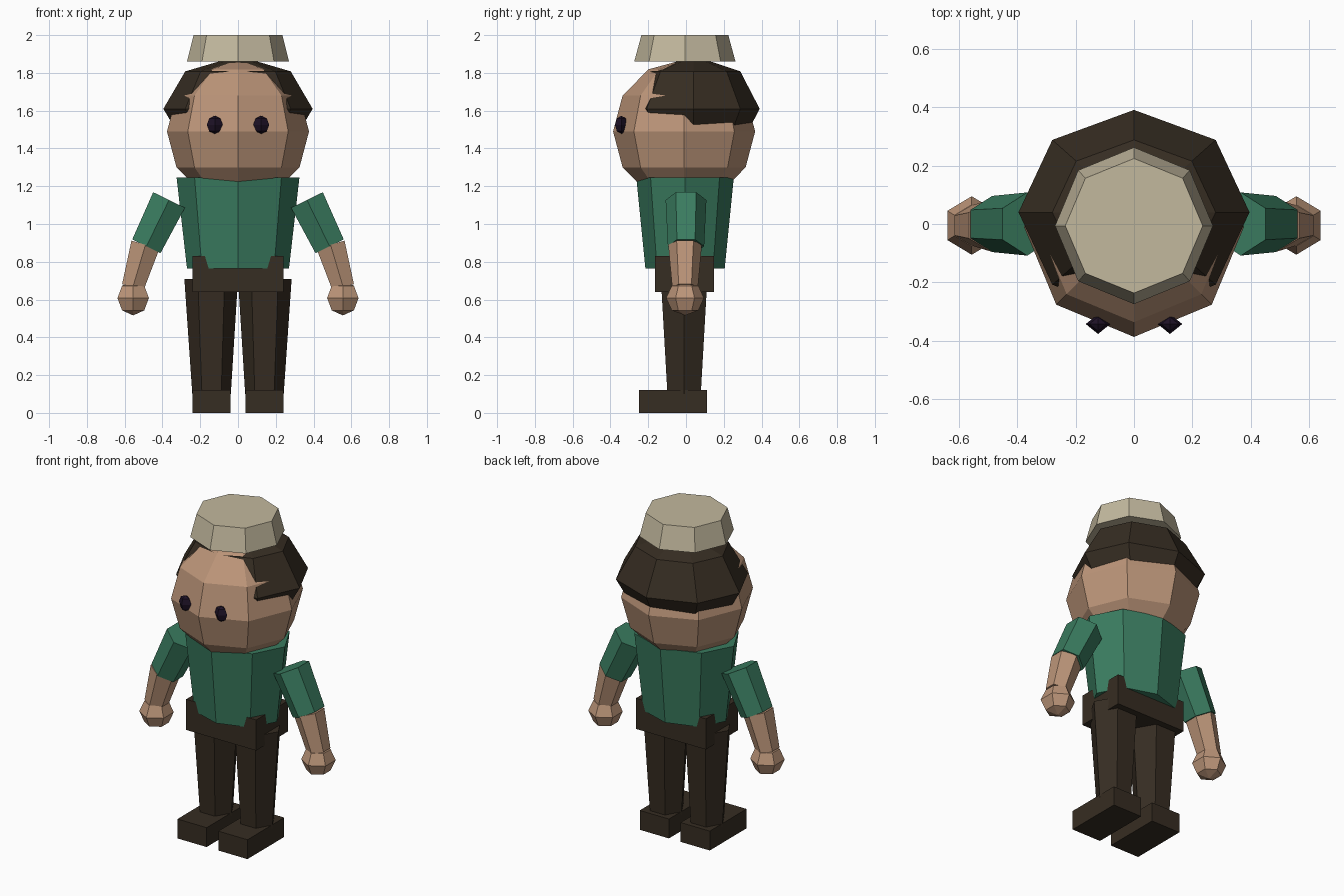
import bpy, bmesh, math
from mathutils import Matrix, Vector

cube = bpy.data.objects.get("Cube")
if cube:
    bpy.data.objects.remove(cube)


def material(name, rgb):
    mat = bpy.data.materials.new(name)
    mat.use_nodes = True
    mat.diffuse_color = (*rgb, 1)
    mat.node_tree.nodes["Principled BSDF"].inputs["Base Color"].default_value = (*rgb, 1)
    return mat


SKIN = material("skin tan", (0.50, 0.30, 0.19))
GREEN = material("shirt green", (0.042, 0.20, 0.115))
BROWN = material("dark brown", (0.037, 0.026, 0.016))
CREAM = material("hat cream", (0.54, 0.48, 0.34))
BLACK = material("eye purple black", (0.013, 0.006, 0.02))


def finish(name, bm, mat):
    bmesh.ops.remove_doubles(bm, verts=bm.verts, dist=0.0005)
    bmesh.ops.recalc_face_normals(bm, faces=bm.faces)
    mesh = bpy.data.meshes.new(name)
    bm.to_mesh(mesh)
    bm.free()
    mesh.materials.append(mat)
    obj = bpy.data.objects.new(name, mesh)
    bpy.context.collection.objects.link(obj)
    return obj


def stack(name, rings, sides, mat, matrix, turn=0.0):
    """Closed solid from rings of (z, x radius, y radius)."""
    bm = bmesh.new()
    loops = []
    for z, rx, ry in rings:
        angles = [turn + math.tau * i / sides for i in range(sides)]
        loops.append([bm.verts.new((rx * math.cos(a), ry * math.sin(a), z)) for a in angles])
    for low, high in zip(loops, loops[1:]):
        for i in range(sides):
            j = (i + 1) % sides
            bm.faces.new((low[i], low[j], high[j], high[i]))
    for loop, ring in ((loops[0][::-1], rings[0]), (loops[-1], rings[-1])):
        if ring[1] > 0.001:
            bm.faces.new(loop)
    bm.transform(matrix)
    return finish(name, bm, mat)


def ball(name, center, radii, sides, bands, mat, turn=0.0):
    rx, ry, rz = radii
    rings = []
    for i in range(bands + 1):
        a = math.pi * i / bands
        rings.append((-rz * math.cos(a), rx * math.sin(a), ry * math.sin(a)))
    return stack(name, rings, sides, mat, Matrix.Translation(center), turn)


def limb(name, start, end, r_start, r_end, mat, turn):
    start, end = Vector(start), Vector(end)
    d = end - start
    matrix = Matrix.Translation(start) @ Matrix.Rotation(math.atan2(d.x, d.z), 4, 'Y')
    return stack(name, [(0, r_start, r_start), (d.length, r_end, r_end)], 6, mat, matrix, turn)


def box(name, low, high, mat):
    low, high = Vector(low), Vector(high)
    bm = bmesh.new()
    bmesh.ops.create_cube(bm, size=1)
    bm.transform(Matrix.Translation((low + high) / 2) @ Matrix.Diagonal((*(high - low), 1)))
    return finish(name, bm, mat)


# Head, hair shell and hat
ball("head", (0, -0.01, 1.49), (0.376, 0.376, 0.38), 8, 6, SKIN)
ball("hair", (0, 0.04, 1.61), (0.395, 0.35, 0.28), 8, 4, BROWN)
stack("hat", [(1.86, 0.27, 0.268), (2.0, 0.235, 0.23)], 8, CREAM,
      Matrix.Translation((0, -0.006, 0)))

# Torso and hips
stack("torso", [(0.765, 0.27, 0.21), (1.245, 0.325, 0.258)], 8, GREEN,
      Matrix.Translation((0, -0.005, 0)))
box("hips", (-0.24, -0.165, 0.64), (0.24, 0.148, 0.83), BROWN)

# Paired parts
QUARTER = math.pi / 2
for side, s in (("left", 1), ("right", -1)):
    ball(side + "_eye", (0.123 * s, -0.342, 1.525), (0.042, 0.034, 0.048), 4, 4, BLACK)
    limb(side + "_sleeve", (0.365 * s, 0, 1.127), (0.485 * s, 0, 0.882),
         0.108, 0.096, GREEN, QUARTER)
    limb(side + "_forearm", (0.49 * s, -0.005, 0.89), (0.557 * s, -0.005, 0.665),
         0.089, 0.068, SKIN, QUARTER)
    ball(side + "_hand", (0.555 * s, -0.005, 0.608), (0.096, 0.1, 0.092), 6, 4, SKIN, QUARTER)
    limb(side + "_leg", (0.14 * s, -0.01, 0.1), (0.142 * s, -0.01, 0.71),
         0.102, 0.142, BROWN, 0)
    inner, outer = sorted((0.04 * s, 0.24 * s))
    box(side + "_foot", (inner, -0.25, 0), (outer, 0.11, 0.12), BROWN)
